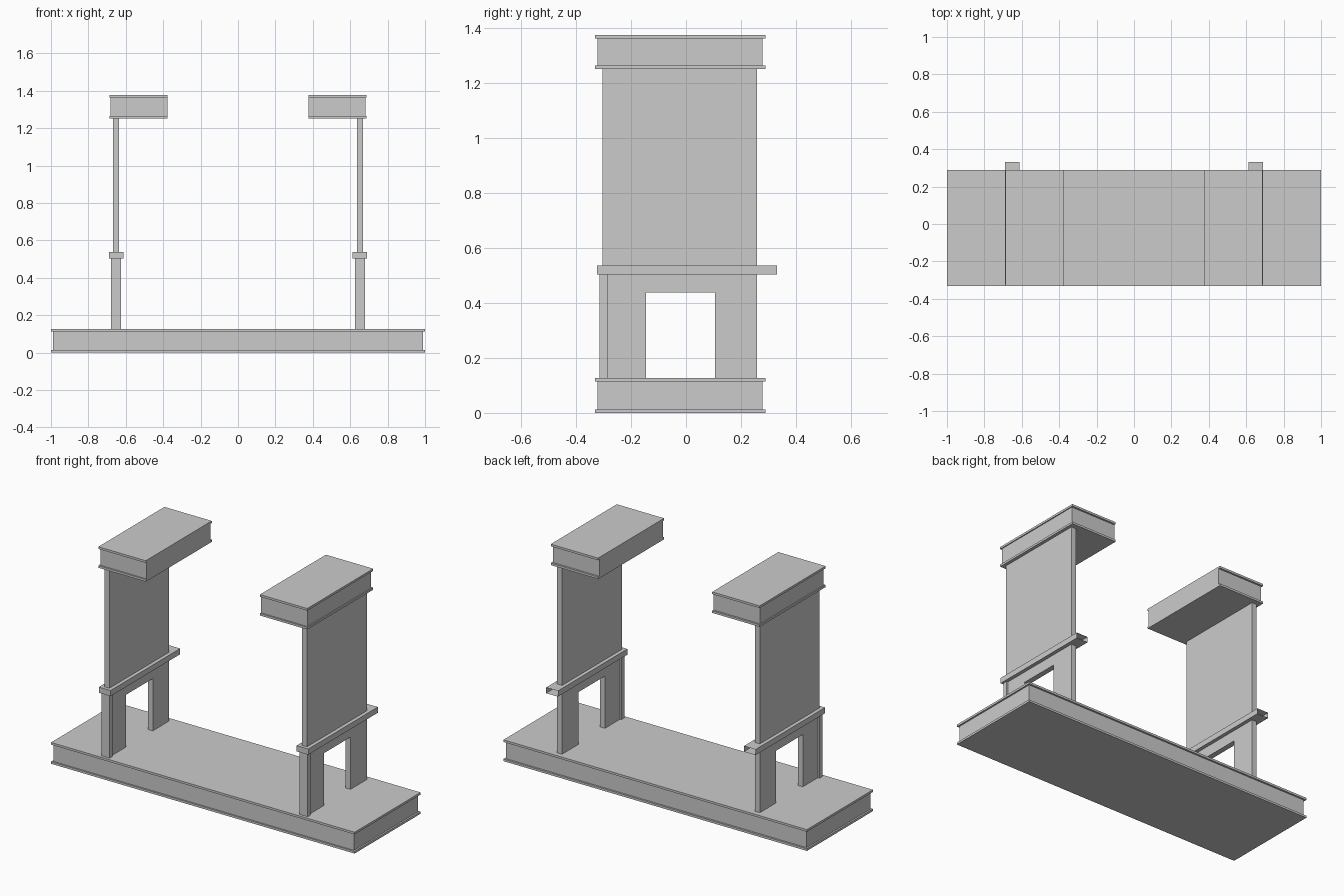
import bpy, bmesh

if "Cube" in bpy.data.objects:
    bpy.data.objects.remove(bpy.data.objects["Cube"])


def finish(name, bm, mirror):
    bmesh.ops.recalc_face_normals(bm, faces=bm.faces)
    mesh = bpy.data.meshes.new(name)
    bm.to_mesh(mesh)
    bm.free()
    ob = bpy.data.objects.new(name, mesh)
    bpy.context.collection.objects.link(ob)
    if mirror:
        ob.modifiers.new("mirror_x", 'MIRROR').use_axis[0] = True
    return ob


def box(name, x, y, z, mirror=True, open_back=False):
    """Box from (min, max) ranges; open_back removes the +y face."""
    bm = bmesh.new()
    bmesh.ops.create_cube(bm, size=1)
    for v in bm.verts:
        v.co = [r[0] if c < 0 else r[1] for c, r in zip(v.co, (x, y, z))]
    if open_back:
        bm.normal_update()
        back = [f for f in bm.faces if f.normal.y > 0.9]
        bmesh.ops.delete(bm, geom=back, context='FACES_ONLY')
    return finish(name, bm, mirror)


def flanged(name, x, body_x, z0, z1, mirror):
    """Block with a thin projecting lip along its top and bottom."""
    t = 0.013
    y, body_y = (-0.331, 0.29), (-0.322, 0.279)
    box(name + "_lower_lip", x, y, (z0, z0 + t), mirror)
    box(name + "_body", body_x, body_y, (z0 + t, z1 - t), mirror)
    box(name + "_upper_lip", x, y, (z1 - t, z1), mirror)


# Base platform
flanged("base", (-1, 1), (-0.99, 0.99), 0, 0.127, False)

# Lower leg frame with a doorway-like opening
profile = [(-0.286, 0.127), (-0.145, 0.127), (-0.145, 0.438), (0.105, 0.438),
           (0.105, 0.127), (0.259, 0.127), (0.259, 0.503), (-0.286, 0.503)]
bm = bmesh.new()
face = bm.faces.new([bm.verts.new((0.635, y, z)) for y, z in profile])
ext = bmesh.ops.extrude_face_region(bm, geom=[face])
bmesh.ops.translate(bm, vec=(0.033, 0, 0),
                    verts=[g for g in ext["geom"] if isinstance(g, bmesh.types.BMVert)])
finish("leg_frame", bm, True)

# Wider post at the front of each leg
box("front_post", (0.626, 0.679), (-0.314, -0.286), (0.127, 0.503))

# Hollow ledge rail, open at the back
box("ledge_rail", (0.613, 0.69), (-0.324, 0.331), (0.503, 0.537), open_back=True)

# Upper side panel
box("upper_panel", (0.635, 0.668), (-0.304, 0.259), (0.537, 1.251))

# Overhanging cap blocks, flush on the inner end
flanged("cap", (0.376, 0.688), (0.376, 0.682), 1.251, 1.376, True)
